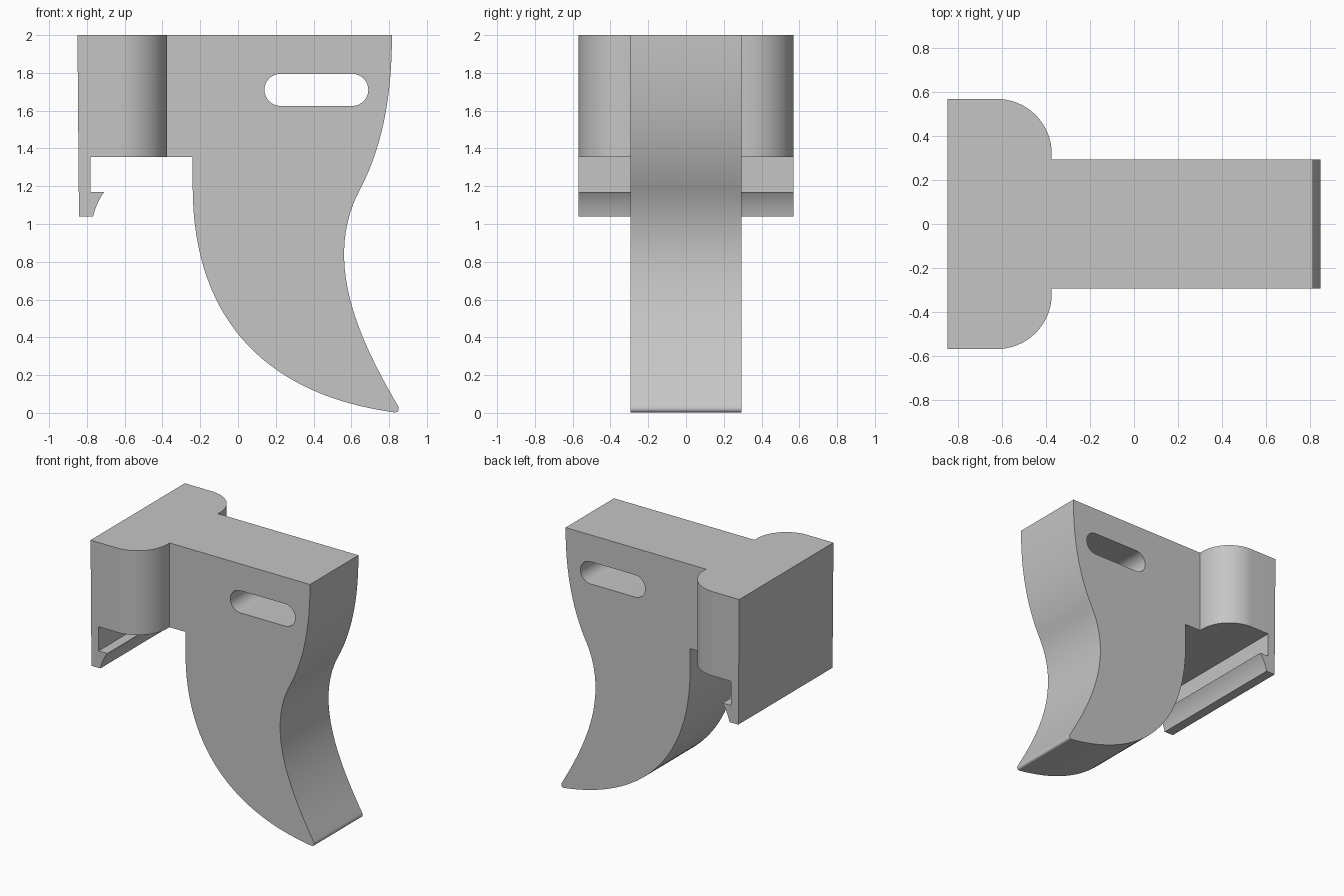
import bpy, bmesh, math
from mathutils import Vector
from mathutils.geometry import interpolate_bezier

cube = bpy.data.objects.get("Cube")
if cube:
    bpy.data.objects.remove(cube, do_unlink=True)

grey = bpy.data.materials.new("plain grey")
grey.use_nodes = True
grey.diffuse_color = (0.56, 0.56, 0.56, 1)
grey.node_tree.nodes["Principled BSDF"].inputs["Base Color"].default_value = grey.diffuse_color


def bezier(a, b, c, d, steps=24):
    """Points along a cubic curve, without its last point."""
    pts = interpolate_bezier(*[Vector(p).to_3d() for p in (a, b, c, d)], steps + 1)
    return [(p.x, p.y) for p in pts[:-1]]


def arc(cx, cy, r, start, end, steps=16):
    angles = [math.radians(start + (end - start) * i / steps) for i in range(steps + 1)]
    return [(cx + r * math.cos(a), cy + r * math.sin(a)) for a in angles]


def prism(name, profile, place, low, high):
    """Extrude a closed 2D profile from low to high; place maps (u, v, depth) to 3D."""
    bm = bmesh.new()
    face = bm.faces.new([bm.verts.new(place(u, v, low)) for u, v in profile])
    new = bmesh.ops.extrude_face_region(bm, geom=[face])["geom"]
    shift = Vector(place(0, 0, high)) - Vector(place(0, 0, low))
    bmesh.ops.translate(bm, vec=shift, verts=[g for g in new if isinstance(g, bmesh.types.BMVert)])
    bmesh.ops.recalc_face_normals(bm, faces=bm.faces)
    mesh = bpy.data.meshes.new(name)
    bm.to_mesh(mesh)
    bm.free()
    mesh.materials.append(grey)
    obj = bpy.data.objects.new(name, mesh)
    bpy.context.collection.objects.link(obj)
    return obj


def combine(target, tool, operation):
    mod = target.modifiers.new(operation.lower(), "BOOLEAN")
    mod.operation, mod.solver, mod.object = operation, "EXACT", tool
    bpy.context.view_layer.objects.active = target
    bpy.ops.object.modifier_apply(modifier=mod.name)
    bpy.data.objects.remove(tool, do_unlink=True)


def side(u, v, d):
    return (u, d, v)


def plan(u, v, d):
    return (u, v, d)


TOP, LEDGE = 2.0, 1.355
HALF_BLADE, HALF_HEAD = 0.293, 0.57

# Curved blade with a rounded tip
blade_profile = [(-0.5, TOP), (-0.5, LEDGE), (-0.24, LEDGE)]
blade_profile += bezier((-0.24, 1.2), (-0.24, 0.45), (0.2, 0.09), (0.82, 0.004), 32)
blade_profile += bezier((0.82, 0.004), (0.845, -0.003), (0.86, 0.015), (0.845, 0.04), 8)
blade_profile += bezier((0.845, 0.04), (0.635, 0.4), (0.44, 0.82), (0.655, 1.2))
blade_profile += bezier((0.655, 1.2), (0.755, 1.4), (0.815, 1.65), (0.815, TOP))
blade_profile.append((0.815, TOP))
body = prism("hook_body", blade_profile, side, -HALF_BLADE, HALF_BLADE)

# Long round-ended slot through the blade
slot_profile = arc(0.605, 1.71, 0.085, -90, 90) + arc(0.225, 1.71, 0.085, 90, 270)
combine(body, prism("slot_cutter", slot_profile, side, -1, 1), "DIFFERENCE")

# Wide mounting head with rounded corners
corner = arc(-0.625, HALF_HEAD - 0.25, 0.25, 90, 0, 20)
head_profile = [(-0.8, HALF_HEAD)] + corner
head_profile += [(x, -y) for x, y in reversed(head_profile)]
combine(body, prism("head", head_profile, plan, LEDGE, TOP), "UNION")

# Back wall with the snap catch along its lower edge
clip_profile = [(-0.85, TOP), (-0.842, 1.04)]
clip_profile += bezier((-0.767, 1.04), (-0.755, 1.09), (-0.735, 1.135), (-0.708, 1.17), 8)
clip_profile += [(-0.708, 1.17), (-0.782, 1.17), (-0.782, TOP)]
combine(body, prism("clip", clip_profile, side, -HALF_HEAD, HALF_HEAD), "UNION")

# Smooth curves, crisp edges
bpy.ops.object.select_all(action="DESELECT")
body.select_set(True)
bpy.context.view_layer.objects.active = body
bpy.ops.object.shade_smooth_by_angle(angle=math.radians(30))
